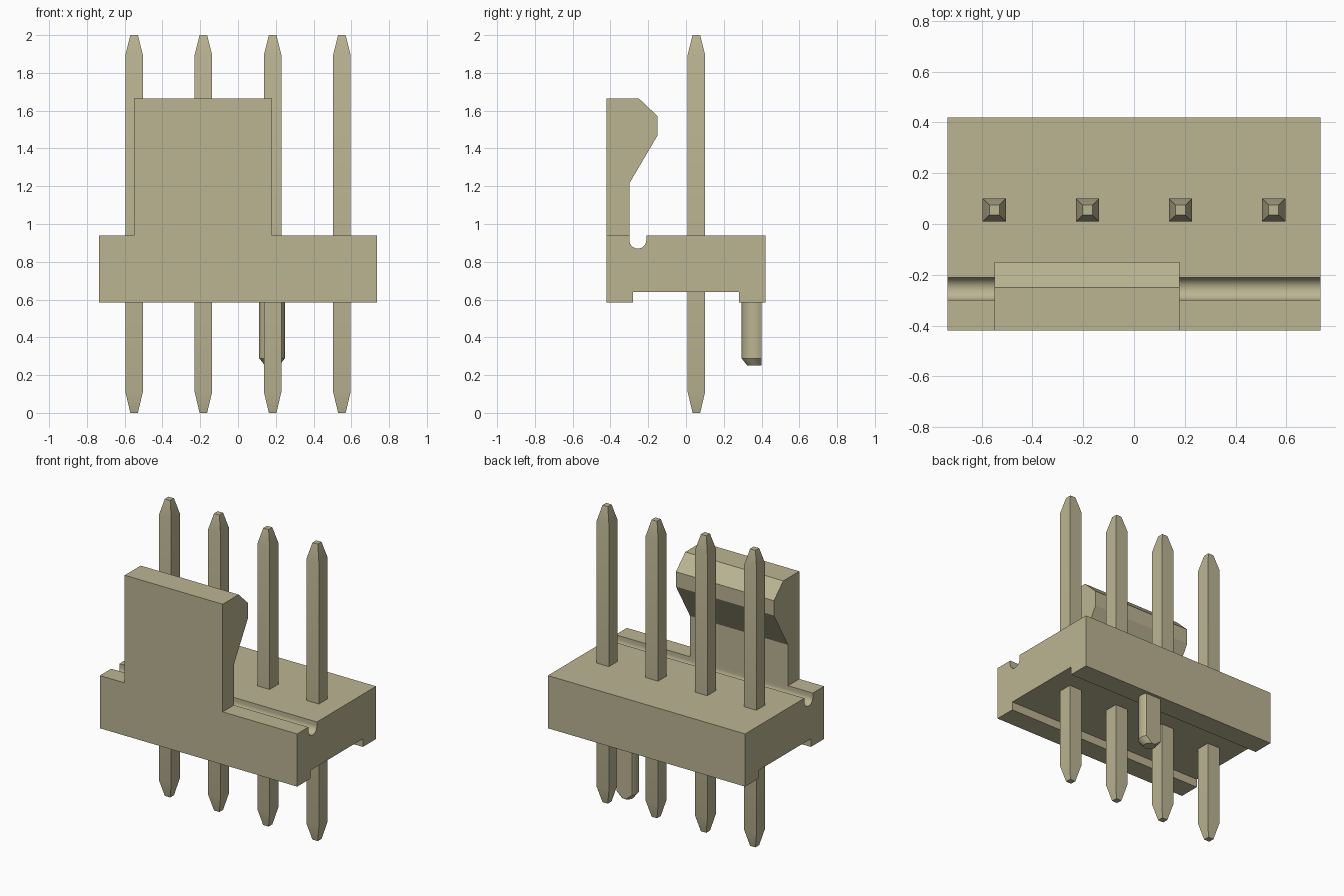
import bpy, bmesh, math
from mathutils import Vector

old = bpy.data.objects.get("Cube")
if old:
    bpy.data.objects.remove(old, do_unlink=True)

# Single beige plastic colour
COLOUR = (0.50, 0.456, 0.29, 1)
beige = bpy.data.materials.new("beige plastic")
beige.use_nodes = True
beige.diffuse_color = COLOUR
beige.node_tree.nodes["Principled BSDF"].inputs["Base Color"].default_value = COLOUR


def finish(name, bm):
    """Turn a bmesh into a smooth-by-angle object."""
    bmesh.ops.recalc_face_normals(bm, faces=bm.faces)
    mesh = bpy.data.meshes.new(name)
    bm.to_mesh(mesh)
    bm.free()
    mesh.materials.append(beige)
    obj = bpy.data.objects.new(name, mesh)
    bpy.context.collection.objects.link(obj)
    bpy.ops.object.select_all(action='DESELECT')
    obj.select_set(True)
    bpy.context.view_layer.objects.active = obj
    bpy.ops.object.shade_smooth_by_angle(angle=math.radians(30))
    return obj


def extrude_profile(name, profile, x0, x1):
    """Extrude a (y, z) outline along x."""
    bm = bmesh.new()
    face = bm.faces.new([bm.verts.new((x0, y, z)) for y, z in profile])
    ext = bmesh.ops.extrude_face_region(bm, geom=[face])
    verts = [v for v in ext["geom"] if isinstance(v, bmesh.types.BMVert)]
    bmesh.ops.translate(bm, verts=verts, vec=Vector((x1 - x0, 0, 0)))
    return finish(name, bm)


def loft(name, sections):
    """Bridge matching closed rings of points and cap both ends."""
    bm = bmesh.new()
    rings = [[bm.verts.new(p) for p in ring] for ring in sections]
    n = len(rings[0])
    for a, b in zip(rings, rings[1:]):
        for i in range(n):
            j = (i + 1) % n
            bm.faces.new((a[i], a[j], b[j], b[i]))
    bm.faces.new(rings[0])
    bm.faces.new(rings[-1])
    return finish(name, bm)


# Base block with a round-bottomed groove on top and a shallow channel below
groove = [(-0.255 + 0.045 * math.cos(a), 0.915 - 0.045 * math.sin(a))
          for a in (math.pi * (1 - i / 16) for i in range(17))]
base = ([(-0.42, 0.585), (-0.42, 0.94), (-0.30, 0.94)] + groove +
        [(-0.21, 0.94), (0.42, 0.94), (0.42, 0.585), (0.28, 0.585),
         (0.28, 0.64), (-0.28, 0.64), (-0.28, 0.585)])
extrude_profile("base_block", base, -0.735, 0.735)

# Upright locking tab with a hooked top
tab = [(-0.42, 0.94), (-0.42, 1.665), (-0.25, 1.665), (-0.15, 1.57),
       (-0.15, 1.47), (-0.30, 1.215), (-0.30, 0.94)]
extrude_profile("locking_tab", tab, -0.55, 0.18)


# Four square pins with tapered ends
def square(x, y, z, h):
    return [(x + sx * h, y + sy * h, z) for sx, sy in ((-1, -1), (1, -1), (1, 1), (-1, 1))]


for i in range(4):
    x = -0.55 + i * 1.1 / 3
    loft(f"pin_{i + 1}", [square(x, 0.055, z, h) for z, h in
                          ((0, 0.02), (0.11, 0.046), (1.895, 0.046), (2.0, 0.02))])


# Locating peg: round front, flat back, chamfered foot
def peg_ring(z, r):
    back = 0.037
    start = math.pi - math.asin(back / r) if r > back else math.pi / 2
    sweep = 3 * math.pi - start - start
    return [(0.18 + r * math.cos(start + sweep * i / 24),
             0.363 + r * math.sin(start + sweep * i / 24), z) for i in range(25)]


loft("locating_peg", [peg_ring(0.25, 0.038), peg_ring(0.288, 0.068), peg_ring(0.60, 0.068)])
